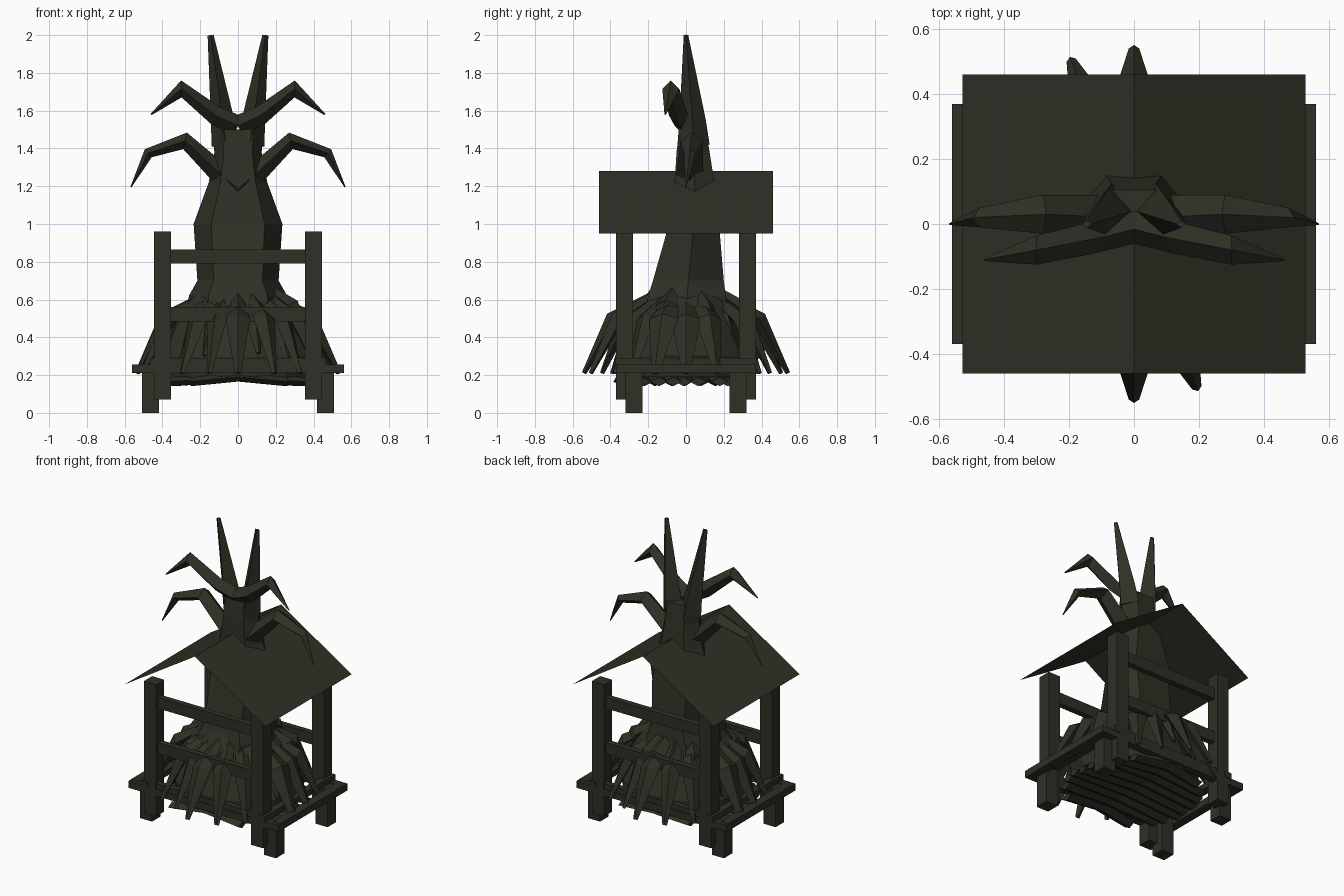
import bpy, bmesh, math, random
from mathutils import Vector

if "Cube" in bpy.data.objects:
    bpy.data.objects.remove(bpy.data.objects["Cube"])

random.seed(4)
wood = bpy.data.materials.new("dark olive wood")
wood.diffuse_color = (0.029, 0.029, 0.019, 1)
wood.use_nodes = True
wood.node_tree.nodes["Principled BSDF"].inputs["Base Color"].default_value = wood.diffuse_color


def make(name, bm):
    bmesh.ops.recalc_face_normals(bm, faces=bm.faces[:])
    me = bpy.data.meshes.new(name)
    bm.to_mesh(me)
    bm.free()
    me.materials.append(wood)
    ob = bpy.data.objects.new(name, me)
    bpy.context.collection.objects.link(ob)
    return ob


def box(name, lo, hi):
    bm = bmesh.new()
    bmesh.ops.create_cube(bm, size=1)
    for v in bm.verts:
        v.co = [(a + b) / 2 + c * (b - a) for a, b, c in zip(lo, hi, v.co)]
    return make(name, bm)


def loft(name, rings):
    bm = bmesh.new()
    rows = [[bm.verts.new(p) for p in r] for r in rings]
    n = len(rows[0])
    for a, b in zip(rows, rows[1:]):
        for i in range(n):
            bm.faces.new((a[i], a[(i + 1) % n], b[(i + 1) % n], b[i]))
    bm.faces.new(rows[0])
    bm.faces.new(rows[-1])
    return make(name, bm)


def limb(name, path, widths, heights, side):
    """Four-sided tapering limb along a path; side is the flat direction."""
    pts, side = [Vector(p) for p in path], Vector(side)
    rings = []
    for i, p in enumerate(pts):
        t = Vector()
        if i > 0:
            t += (p - pts[i - 1]).normalized()
        if i < len(pts) - 1:
            t += (pts[i + 1] - p).normalized()
        up = t.cross(side).normalized()
        w, h = side * widths[i], up * heights[i]
        rings.append([p + w, p + h, p - w, p - h])
    return loft(name, rings)


# trunk: six-sided, z / half width / front y / back y
rings = []
for z, w, f, b in [(0.25, .30, -.28, .28), (0.62, .26, -.20, .21), (0.70, .215, -.175, .20),
                   (1.00, .235, -.09, .175), (1.22, .155, -.06, .15),
                   (1.38, .125, -.05, .125), (1.50, .14, -.035, .105)]:
    m = (f + b) / 2
    rings.append([(-w, m, z), (-.6 * w, f, z), (.6 * w, f, z),
                  (w, m, z), (.55 * w, b, z), (-.55 * w, b, z)])
loft("trunk", rings)

# spikes and drooping branches, mirrored left and right
for s, tag in ((-1, "left"), (1, "right")):
    limb("top_spike_" + tag,
         [(s * .065, .04, 1.42), (s * .082, .035, 1.55), (s * .145, 0, 2.0)],
         (.085, .07, .012), (.075, .062, .016), (0, 1, 0))
    limb("upper_branch_" + tag,
         [(0, -.01, 1.52), (s * .12, -.04, 1.575), (s * .30, -.08, 1.715), (s * .46, -.11, 1.58)],
         (.05, .05, .045, .004), (.055, .05, .045, .004), (0, 1, 0))
    limb("lower_branch_" + tag,
         [(0, 0, 1.18), (s * .10, .02, 1.27), (s * .28, .03, 1.44),
          (s * .475, .02, 1.375), (s * .567, 0, 1.195)],
         (.075, .07, .06, .03, .003), (.055, .055, .045, .028, .003), (0, 1, 0))

# mound at the foot of the trunk
loft("root_mound", [[(rx * math.cos(i * math.tau / 14), ry * math.sin(i * math.tau / 14), z)
                     for i in range(14)]
                    for z, rx, ry in [(.19, .40, .36), (.30, .43, .36), (.46, .36, .30),
                                      (.57, .30, .25), (.66, .2, .19)]])


def leaf(name, deg, reach, top, low, w):
    a = math.radians(deg)
    c, s = math.cos(a), math.sin(a)
    prof = [(reach * .34, top), (reach * .72, low + (top - low) * .70), (reach, low)]
    limb(name, [(c * r, s * r, z) for r, z in prof],
         (w * .4, w, w * .25), (.02, .04, .012), (-s, c, 0))


# outer leaves: half listed, repeated by a half turn
outer = [(270, .54, .065), (291, .54, .06), (251, .47, .055), (233, .49, .06),
         (311, .50, .06), (326, .52, .06), (343, .56, .08), (0, .53, .08), (18, .53, .07)]
for i, (deg, reach, w) in enumerate(outer):
    for k in (0, 180):
        leaf(f"outer_leaf_{i}_{k}", deg + k, reach, .62, .21, w)

# inner leaves: shorter, uneven
for i in range(16):
    leaf(f"inner_leaf_{i}", i * 22.5 + random.uniform(-7, 7), random.uniform(.37, .43),
         random.uniform(.60, .68), random.uniform(.24, .34), random.uniform(.04, .06))

# floor slats, each half sloping down to the outside
for j in range(9):
    y = -.32 + j * .08
    x = .42 * math.sqrt(1 - (y / .42) ** 2)
    for s in (-1, 1):
        e = random.uniform(-.02, .02)
        limb(f"floor_slat_{j}_{s}", [(0, y, .19), (s * (x + e), y + e, .165)],
             (.05, .045), (.024, .024), (0, 1, 0))

# frame: legs, posts, beams and rails
for s in (-1, 1):
    for t in (-1, 1):
        x, y = s * .463, t * .275
        box("leg", (x - .045, y - .045, 0), (x + .045, y + .045, .25))
        x, y = s * .40, t * .325
        box("post", (x - .045, y - .045, .07), (x + .045, y + .045, .96))
    box("side_beam", (s * .53 - .03, -.34, .21), (s * .53 + .03, .34, .257))
    box("inner_side_beam", (s * .44 - .025, -.375, .25), (s * .44 + .025, .375, .29))
    y = s * .345
    box("cross_beam", (-.56, y - .025, .21), (.56, y + .025, .255))
    box("upper_cross_beam", (-.46, y - .02, .25), (.46, y + .02, .29))
    for z in (.485, .79):
        box("rail", (-.36, s * .325 - .02, z), (.36, s * .325 + .02, z + .075))

# thin gable roof with the ridge running front to back
bm = bmesh.new()
f, b = [[bm.verts.new((x, y, z)) for x, z in ((-.527, .95), (0, 1.28), (.527, .95))]
        for y in (-.46, .46)]
for i in (0, 1):
    bm.faces.new((f[i], f[i + 1], b[i + 1], b[i]))
roof = make("roof", bm)
if roof.data.polygons[0].normal.z < 0:
    roof.data.flip_normals()
